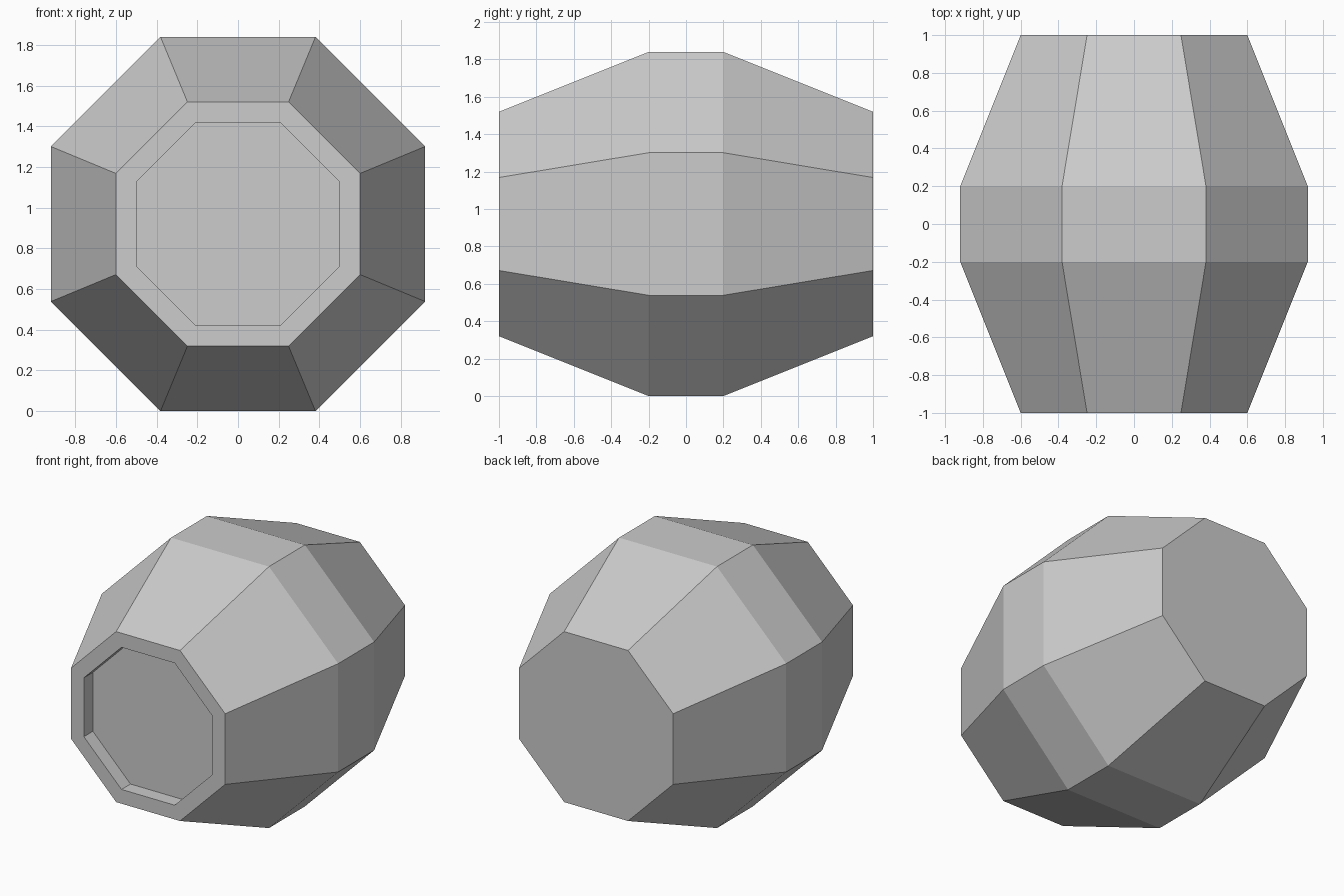
import bpy
import bmesh
from math import cos, sin, pi

SIDES = 8
CENTRE_Z = 0.92

cube = bpy.data.objects.get("Cube")
if cube:
    bpy.data.objects.remove(cube, do_unlink=True)

# Plain grey for the whole barrel
grey = bpy.data.materials.new("light_grey")
grey.use_nodes = True
colour = (0.604, 0.604, 0.604, 1)
grey.diffuse_color = colour
grey.node_tree.nodes["Principled BSDF"].inputs["Base Color"].default_value = colour


def add_ring(bm, apothem, y):
    """Octagonal ring around the y axis with flats on top and sides."""
    radius = apothem / cos(pi / SIDES)
    angles = [(i + 0.5) * 2 * pi / SIDES for i in range(SIDES)]
    return [bm.verts.new((radius * cos(a), y, CENTRE_Z + radius * sin(a)))
            for a in angles]


# Profile (flat-to-centre distance, y): recess floor, rim, belly, back
profile = [(0.5, -0.9), (0.5, -1), (0.6, -1), (0.92, -0.2), (0.92, 0.2), (0.6, 1)]

bm = bmesh.new()
rings = [add_ring(bm, r, y) for r, y in profile]
for a, b in zip(rings, rings[1:]):
    for i in range(SIDES):
        j = (i + 1) % SIDES
        bm.faces.new((a[i], a[j], b[j], b[i]))

# Recessed front panel and flat back
bm.faces.new(rings[0])
bm.faces.new(rings[-1])
bmesh.ops.recalc_face_normals(bm, faces=bm.faces)

mesh = bpy.data.meshes.new("barrel")
bm.to_mesh(mesh)
bm.free()
mesh.materials.append(grey)
barrel = bpy.data.objects.new("barrel", mesh)
bpy.context.collection.objects.link(barrel)
